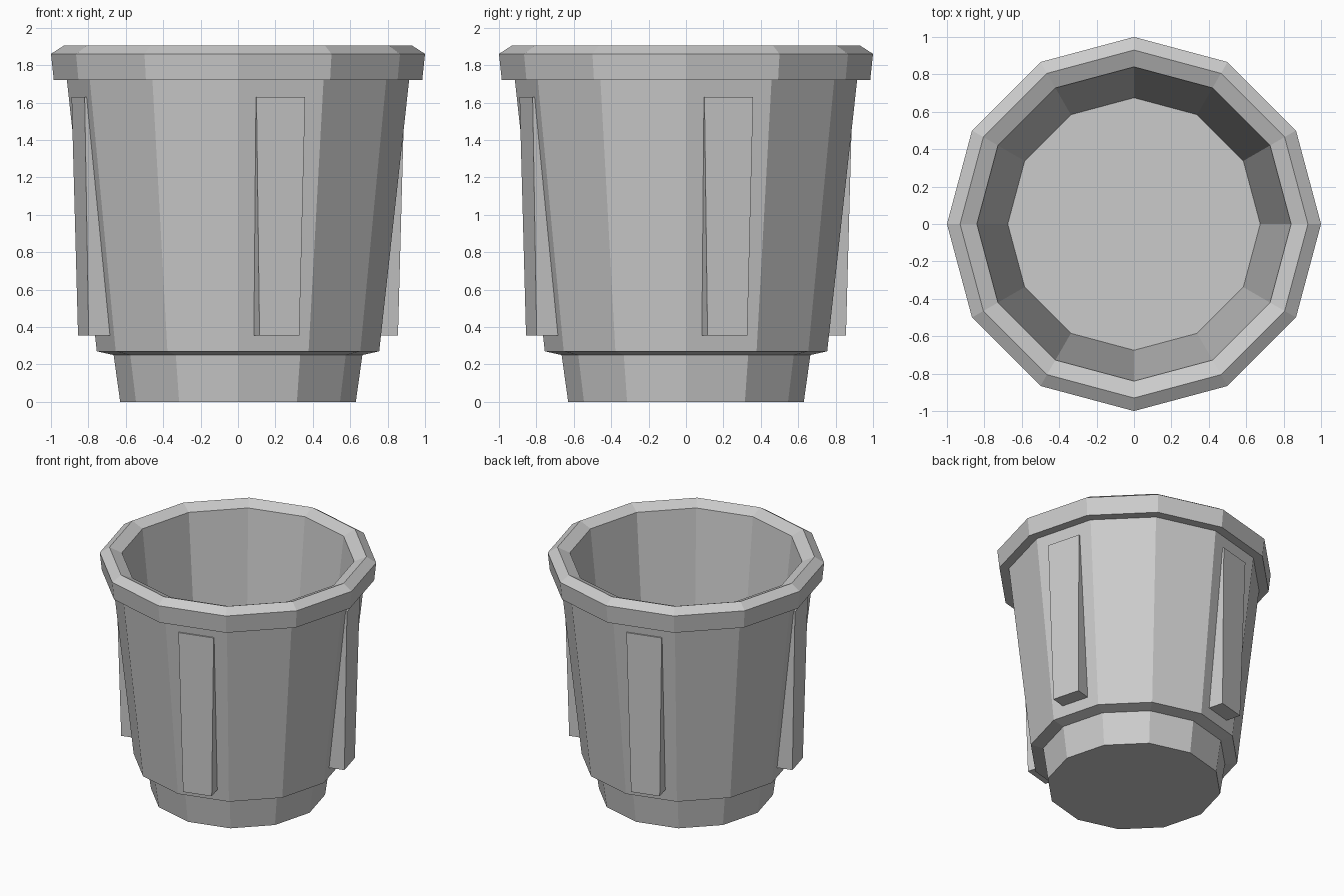
import bpy
from math import cos, sin, radians

if "Cube" in bpy.data.objects:
    bpy.data.objects.remove(bpy.data.objects["Cube"])

SIDES = 12


def make_object(name, verts, faces):
    mesh = bpy.data.meshes.new(name)
    mesh.from_pydata(verts, [], faces)
    obj = bpy.data.objects.new(name, mesh)
    bpy.context.collection.objects.link(obj)
    return obj


def lathe(name, profile):
    """Revolve (radius, z) points, closing both ends with flat caps."""
    n = SIDES
    verts = [(r * cos(radians(360 / n * i)), r * sin(radians(360 / n * i)), z)
             for r, z in profile for i in range(n)]
    faces = [(k * n + i, k * n + (i + 1) % n, (k + 1) * n + (i + 1) % n, (k + 1) * n + i)
             for k in range(len(profile) - 1) for i in range(n)]
    last = (len(profile) - 1) * n
    faces.append(tuple(reversed(range(n))))
    faces.append(tuple(range(last, last + n)))
    return make_object(name, verts, faces)


# Pot: foot, tapered wall, overhanging bevelled rim, hollow inside with floor
lathe("pot", [
    (0.63, 0.0), (0.665, 0.25), (0.755, 0.27),
    (0.915, 1.72), (0.985, 1.72), (1.0, 1.86), (0.93, 1.905),
    (0.84, 1.865), (0.675, 0.32),
])


def rib(name, angle):
    """Tapered bar on one wall face, standing out more at its lower end."""
    a = radians(angle)
    verts = []
    # z, inner distance, outer distance, half width
    for z, inner, outer, half in ((0.355, 0.715, 0.856, 0.11), (1.63, 0.85, 0.885, 0.135)):
        for d, t in ((inner, -half), (outer, -half), (outer, half), (inner, half)):
            verts.append((d * cos(a) - t * sin(a), d * sin(a) + t * cos(a), z))
    faces = [(3, 2, 1, 0), (4, 5, 6, 7)]
    faces += [(i, (i + 1) % 4, (i + 1) % 4 + 4, i + 4) for i in range(4)]
    return make_object(name, verts, faces)


# Four ribs, a quarter turn apart
for k, side in enumerate(("front", "right", "back", "left")):
    rib("rib_" + side, -75 + 90 * k)
